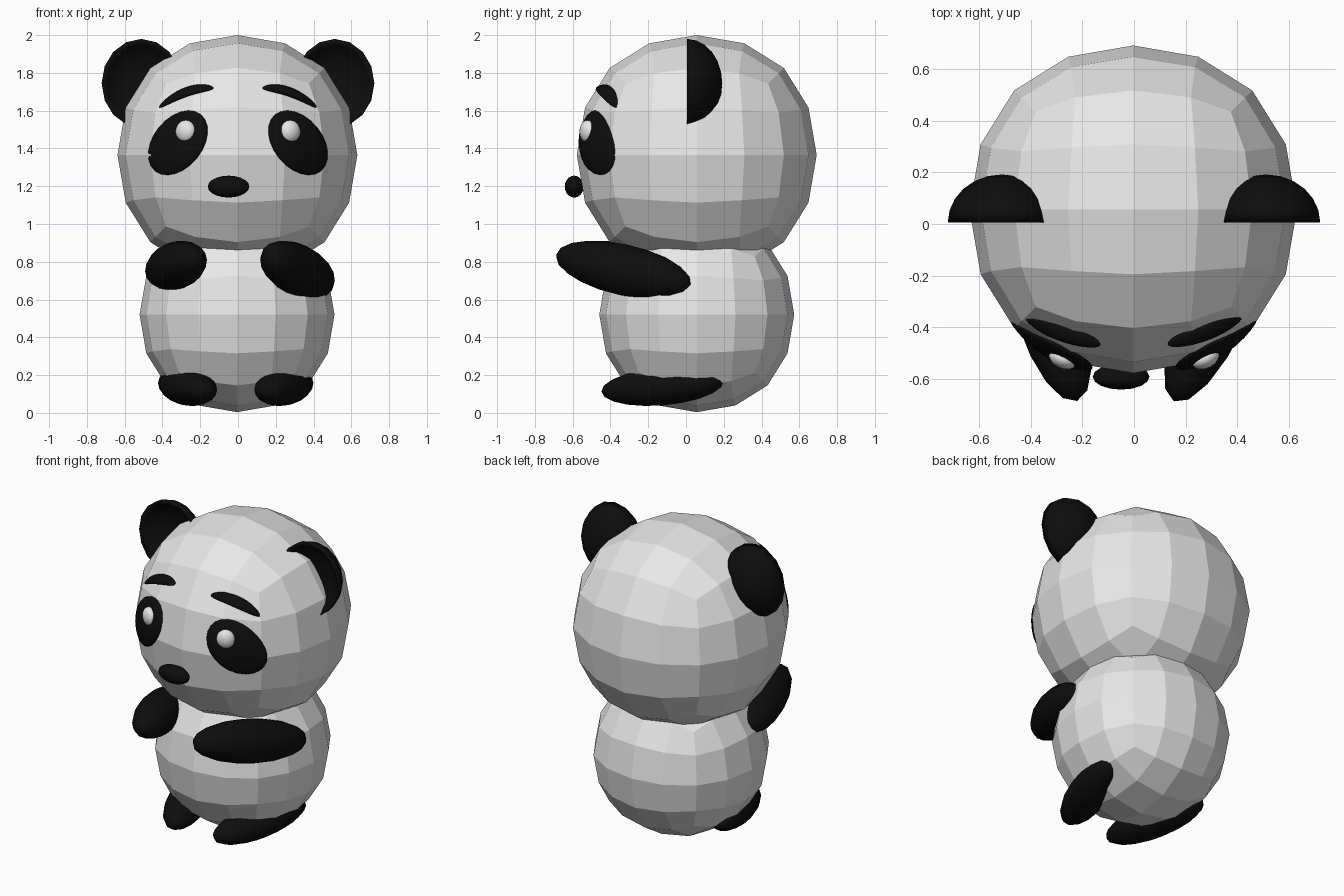
import bpy, bmesh, math
from mathutils import Vector, Matrix

if "Cube" in bpy.data.objects:
    bpy.data.objects.remove(bpy.data.objects["Cube"])


def material(name, v):
    m = bpy.data.materials.new(name)
    m.diffuse_color = (v, v, v, 1)
    m.use_nodes = True
    m.node_tree.nodes["Principled BSDF"].inputs["Base Color"].default_value = m.diffuse_color
    return m


WHITE = material("fur_white", 0.8)
BLACK = material("fur_black", 0.004)
HEAD = Vector((-0.003, 0.057, 1.365))
HEAD_R = 0.645


def finish(bm, name, mat, smooth=True):
    bmesh.ops.recalc_face_normals(bm, faces=bm.faces)
    me = bpy.data.meshes.new(name)
    for f in bm.faces:
        f.smooth = smooth
    bm.to_mesh(me)
    bm.free()
    ob = bpy.data.objects.new(name, me)
    bpy.context.collection.objects.link(ob)
    me.materials.append(mat)
    return ob


def rounded_cube(name, center, radius):
    """Flat-faced ball made of 96 quads."""
    bm = bmesh.new()
    bmesh.ops.create_cube(bm, size=2 * radius / 0.8395)
    bmesh.ops.translate(bm, verts=bm.verts, vec=center)
    ob = finish(bm, name, WHITE, smooth=False)
    sub = ob.modifiers.new("round", 'SUBSURF')
    sub.levels = sub.render_levels = 2


def unit_ball(seg=16, rings=10):
    bm = bmesh.new()
    bmesh.ops.create_uvsphere(bm, u_segments=seg, v_segments=rings, radius=1)
    return bm


def ellipsoid(name, center, size, mat, rot=Matrix.Identity(4)):
    bm = unit_ball()
    bm.transform(Matrix.Translation(center) @ rot @ Matrix.Diagonal((*size, 1)))
    return finish(bm, name, mat)


def limb(name, center, direction, length, width, height):
    """Ellipsoid stretched along a direction."""
    y = Vector(direction).normalized()
    x = y.cross(Vector((0, 0, 1))).normalized()
    z = x.cross(y)
    rot = Matrix((x, y, z)).transposed().to_4x4()
    ellipsoid(name, center, (width, length, height), BLACK, rot)


def on_face(x, z, depth):
    """Point on the front of the head, raised by depth."""
    d2 = HEAD_R ** 2 - (x - HEAD.x) ** 2 - (z - HEAD.z) ** 2
    return Vector((x, HEAD.y - math.sqrt(max(d2, 0)) + depth, z))


# Head and body
rounded_cube("head", HEAD, 0.635)
rounded_cube("body", (-0.005, 0.057, 0.52), 0.516)

for side, s in (("left", -1), ("right", 1)):
    # Ear: hemisphere with its front half folded inward as a bowl
    bm = unit_ball(16, 12)
    bm.transform(Matrix.Rotation(math.pi / 2, 4, 'X'))
    for v in bm.verts:
        x, y, z = v.co
        if y < -1e-4:
            x, y, z = x * 0.9, -y * 0.6, z * 0.9
        v.co = (s * 0.512 + x * 0.21, 0.005 + y * 0.187, 1.745 + z * 0.235)
    finish(bm, side + "_ear", BLACK)

    # Eye patch: tilted oval wrapped onto the head
    bm = unit_ball(24, 12)
    bm.transform(Matrix.Rotation(math.pi / 2, 4, 'X'))
    c, n = math.cos(math.radians(39)), math.sin(math.radians(39))
    for v in bm.verts:
        a, d, b = v.co.x * 0.13, v.co.y * 0.025, v.co.z * 0.193
        x = 0.318 + a * c - b * n
        z = 1.43 + a * n + b * c
        v.co = on_face(s * x, z, d)
    finish(bm, side + "_eye_patch", BLACK)

    # Eye highlight
    ellipsoid(side + "_eye", (s * 0.277, -0.522, 1.49), (0.057, 0.038, 0.06),
              WHITE, Matrix.Rotation(s * math.radians(26), 4, 'Z'))

    # Eyebrow: arched strip wrapped onto the head
    bm = unit_ball(12, 16)
    bm.transform(Matrix.Rotation(math.pi / 2, 4, 'Y'))
    for v in bm.verts:
        t = (v.co.x + 1) / 2
        x = 0.42 - 0.29 * t
        z = 1.617 + 0.103 * t + 0.12 * t * (1 - t) + v.co.z * 0.026
        v.co = on_face(s * x, z, v.co.y * 0.03)
    finish(bm, side + "_eyebrow", BLACK)

    # Leg
    limb(side + "_leg", (s * 0.255 - 0.012, -0.125, 0.14),
         (-s * 0.3, -0.95, -0.08), 0.34, 0.125, 0.1)

# Nose
ellipsoid("nose", (-0.05, -0.592, 1.198), (0.11, 0.05, 0.058), BLACK)

# Arms reaching forward
limb("right_arm", (0.315, -0.33, 0.757), (-0.4, -0.89, 0.2), 0.4, 0.13, 0.135)
limb("left_arm", (-0.328, -0.345, 0.78), (0.3, -0.95, 0.12), 0.36, 0.13, 0.125)
